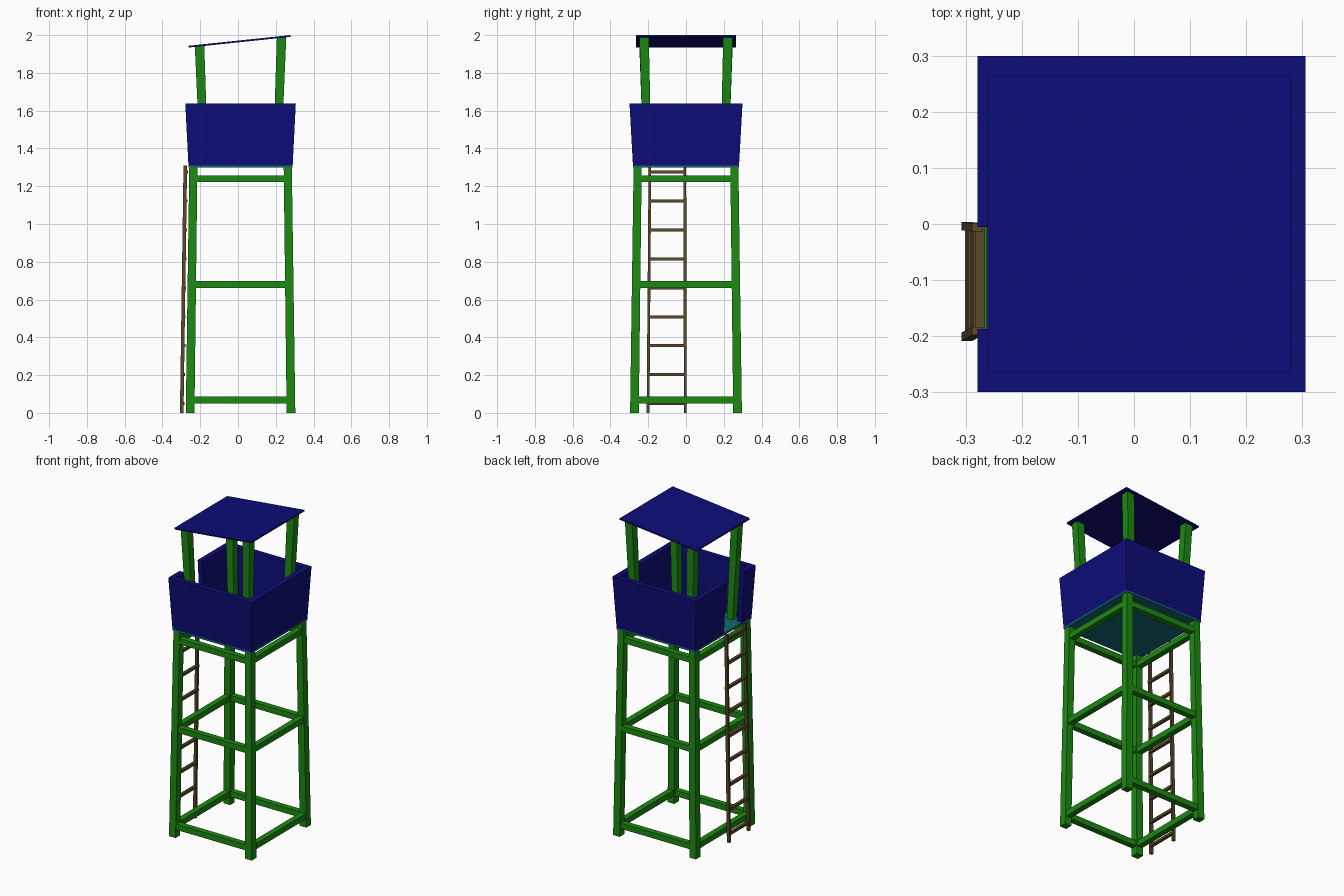
import bpy, bmesh

if "Cube" in bpy.data.objects:
    bpy.data.objects.remove(bpy.data.objects["Cube"])

CX = 0.0135  # tower axis (ladder pushes it off centre)


def material(name, rgb):
    m = bpy.data.materials.new(name)
    m.diffuse_color = (*rgb, 1)
    m.use_nodes = True
    m.node_tree.nodes["Principled BSDF"].inputs["Base Color"].default_value = m.diffuse_color
    return m


GREEN = material("green_paint", (0.012, 0.25, 0.006))
BLUE = material("blue_panel", (0.004, 0.004, 0.19))
TEAL = material("teal_floor", (0.005, 0.14, 0.17))
WOOD = material("ladder_wood", (0.10, 0.07, 0.021))


def loft(name, bottom, top, mat):
    """Closed solid between two matching outlines."""
    bm = bmesh.new()
    a = [bm.verts.new(p) for p in bottom]
    b = [bm.verts.new(p) for p in top]
    n = len(a)
    bm.faces.new(a[::-1])
    bm.faces.new(b)
    for i in range(n):
        j = (i + 1) % n
        bm.faces.new((a[i], a[j], b[j], b[i]))
    bmesh.ops.recalc_face_normals(bm, faces=bm.faces)
    me = bpy.data.meshes.new(name)
    bm.to_mesh(me)
    bm.free()
    me.materials.append(mat)
    ob = bpy.data.objects.new(name, me)
    bpy.context.collection.objects.link(ob)
    return ob


def rect(x, y, z, wx, wy):
    """Rectangle outline; z may be a number or a function of x."""
    h = z if callable(z) else (lambda _: z)
    return [(x + sx * wx / 2, y + sy * wy / 2, h(x + sx * wx / 2))
            for sx, sy in ((-1, -1), (1, -1), (1, 1), (-1, 1))]


def box(name, x, y, z, wx, wy, wz, mat):
    loft(name, rect(x, y, z - wz / 2, wx, wy), rect(x, y, z + wz / 2, wx, wy), mat)


def roof_z(x):
    return 1.934 + (x + 0.262) * 0.0565 / 0.54


# Legs leaning in, roof posts leaning out
for sx, nx in ((-1, "left"), (1, "right")):
    for sy, ny in ((-1, "front"), (1, "back")):
        loft(f"{ny}_{nx}_leg",
             rect(CX + sx * 0.267, sy * 0.273, 0, 0.046, 0.046),
             rect(CX + sx * 0.250, sy * 0.256, 1.30, 0.043, 0.043), GREEN)
        loft(f"{ny}_{nx}_roof_post",
             rect(CX + sx * 0.192, sy * 0.203, 1.31, 0.042, 0.042),
             rect(CX + sx * 0.217, sy * 0.222, roof_z, 0.050, 0.050), GREEN)

# Horizontal braces on three levels
for level, z in (("lower", 0.068), ("middle", 0.68), ("upper", 1.24)):
    hx, hy = 0.267 - 0.013 * z, 0.273 - 0.013 * z
    for s, ny, nx in ((-1, "front", "left"), (1, "back", "right")):
        box(f"{level}_{ny}_brace", CX, s * hy, z, 2 * hx, 0.036, 0.036, GREEN)
        box(f"{level}_{nx}_brace", CX + s * hx, 0, z, 0.036, 2 * hy, 0.036, GREEN)

# Platform floor
box("floor", CX, 0, 1.306, 0.552, 0.562, 0.012, TEAL)


# Flared parapet with a doorway on the left side
def parapet_outline(hx, hy, z, t=0.035, door=(-0.187, -0.005)):
    l, r = CX - hx, CX + hx
    pts = [(l, door[0]), (l, -hy), (r, -hy), (r, hy), (l, hy), (l, door[1]),
           (l + t, door[1]), (l + t, hy - t), (r - t, hy - t),
           (r - t, t - hy), (l + t, t - hy), (l + t, door[0])]
    return [(x, y, z) for x, y in pts]


loft("parapet", parapet_outline(0.276, 0.281, 1.311),
     parapet_outline(0.2925, 0.299, 1.637), BLUE)

# Sloping roof sheet
loft("roof", rect(0.009, 0, roof_z, 0.54, 0.53),
     rect(0.009, 0, lambda x: roof_z(x) + 0.0095, 0.54, 0.53), BLUE)

# Ladder
for name, y0, y1 in (("front", -0.201, -0.191), ("back", -0.004, -0.006)):
    loft(f"ladder_{name}_rail", rect(-0.298, y0, 0, 0.019, 0.015),
         rect(-0.279, y1, 1.31, 0.019, 0.014), WOOD)
for i in range(9):
    z = 0.049 + i * 0.1533
    x = -0.298 + 0.019 * z / 1.31
    box(f"ladder_rung_{i + 1}", x + 0.005, -0.1, z, 0.018, 0.196, 0.016, WOOD)
